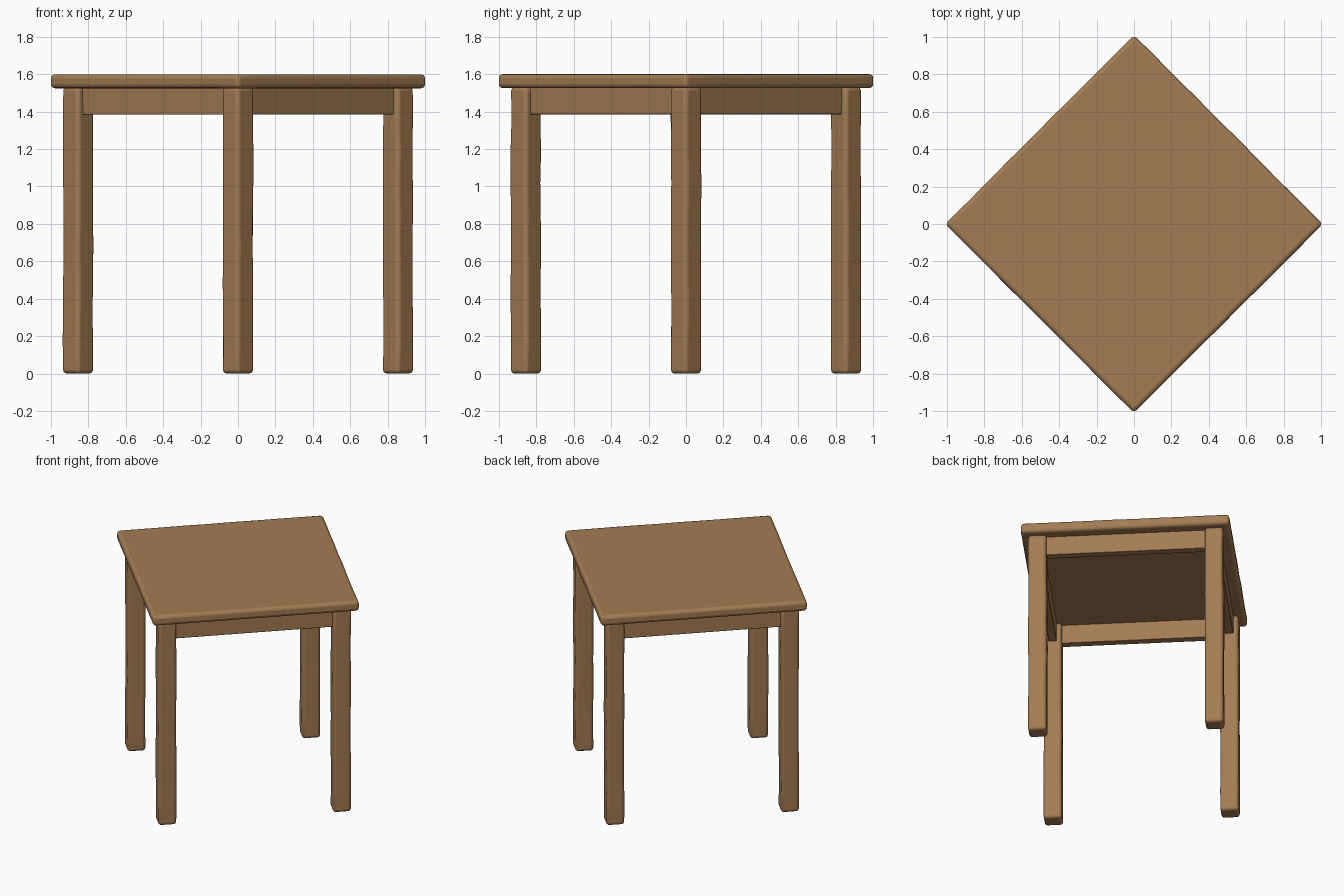
import bpy, bmesh, math, random
from mathutils import Matrix, Vector

if "Cube" in bpy.data.objects:
    bpy.data.objects.remove(bpy.data.objects["Cube"])

random.seed(4)
TURN = Matrix.Rotation(math.radians(45), 4, 'Z')   # the table stands turned by 45 degrees

wood = bpy.data.materials.new("brown wood")
wood.diffuse_color = (0.37, 0.20, 0.086, 1)
wood.use_nodes = True
wood.node_tree.nodes["Principled BSDF"].inputs["Base Color"].default_value = wood.diffuse_color


def worn_box(name, size, centre, cuts, wobble, bevel, angle=0):
    """Box cut along its axes, edges nudged slightly and rounded like worn wood."""
    bm = bmesh.new()
    bmesh.ops.create_cube(bm, size=1, matrix=Matrix.Diagonal((*size, 1)))
    for axis, n in enumerate(cuts):
        normal = Vector([float(i == axis) for i in range(3)])
        for k in range(1, n + 1):
            bmesh.ops.bisect_plane(bm, geom=bm.verts[:] + bm.edges[:] + bm.faces[:],
                                   plane_co=normal * size[axis] * (k / (n + 1) - 0.5),
                                   plane_no=normal)
    for v in bm.verts:
        on_sides = [abs(abs(v.co[i]) - size[i] / 2) < 1e-4 for i in range(3)]
        if not all(on_sides):                       # real corners stay put
            v.co.x += random.uniform(-wobble, wobble)
            v.co.y += random.uniform(-wobble, wobble)
    bm.transform(TURN @ Matrix.Rotation(angle, 4, 'Z') @ Matrix.Translation(centre))
    mesh = bpy.data.meshes.new(name)
    bm.to_mesh(mesh)
    bm.free()
    mesh.materials.append(wood)
    obj = bpy.data.objects.new(name, mesh)
    bpy.context.collection.objects.link(obj)
    mod = obj.modifiers.new("worn edges", 'BEVEL')
    mod.width, mod.segments = bevel, 3
    mod.limit_method, mod.angle_limit = 'ANGLE', math.radians(40)
    bpy.ops.object.select_all(action='DESELECT')
    obj.select_set(True)
    bpy.context.view_layer.objects.active = obj
    bpy.ops.object.shade_smooth_by_angle(angle=math.radians(35))
    return obj


# Table top
worn_box("table_top", (1.428, 1.428, 0.075), (0, 0, 1.5625), (8, 8, 0), 0.002, 0.022)

# Four legs and the four aprons between them
LEG = 0.855 / math.sqrt(2)
for i, side in enumerate(("left", "front", "right", "back")):
    a = i * math.pi / 2
    worn_box(f"{side}_leg", (0.125, 0.125, 1.53), (-LEG, LEG, 0.765), (0, 0, 8), 0.0025, 0.02, a)
    worn_box(f"{side}_apron", (2 * LEG - 0.08, 0.055, 0.15), (0, -LEG, 1.46), (0, 0, 0), 0, 0.004, a)
